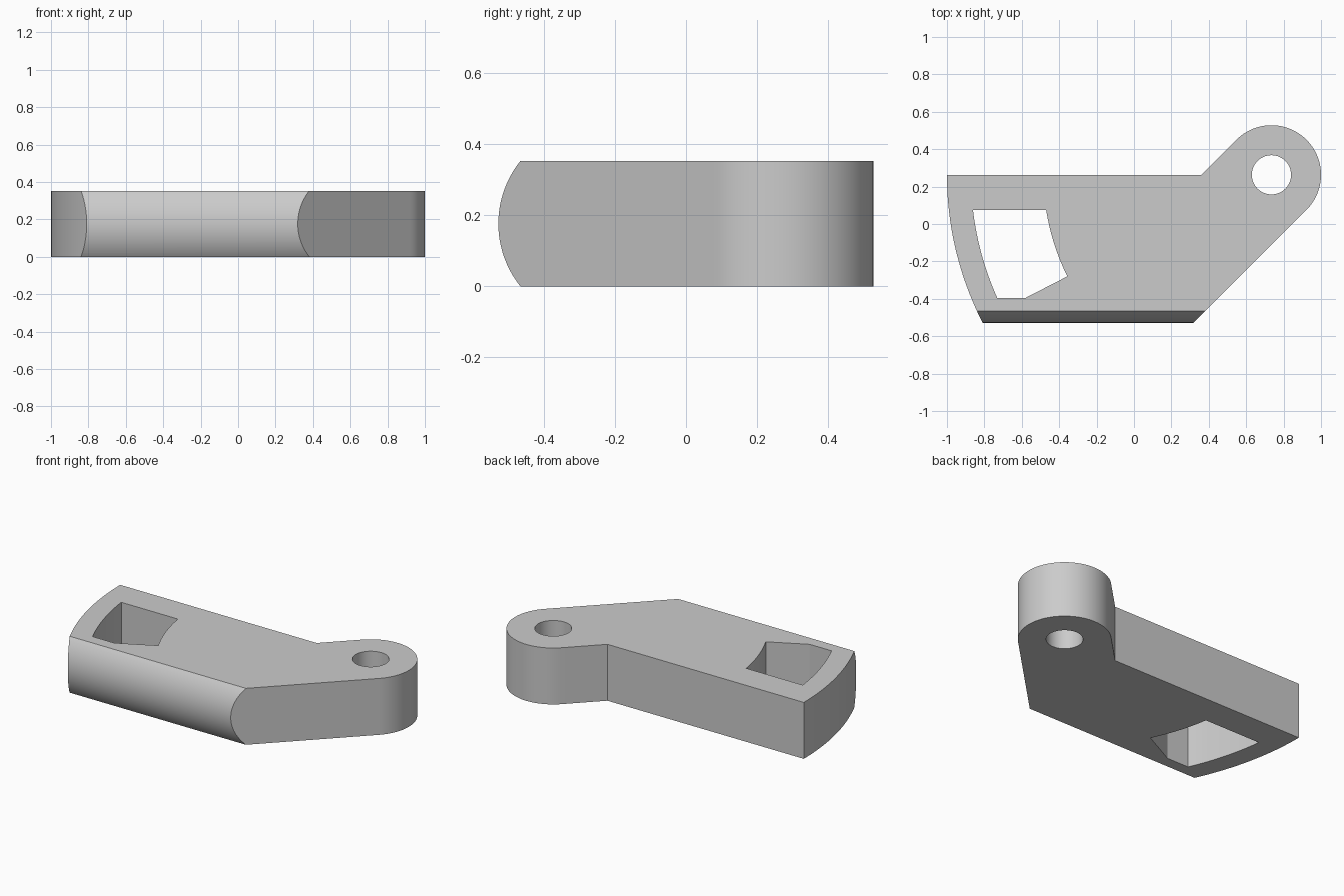
import bpy, bmesh
from math import sin, cos, asin, pi, radians, sqrt
from mathutils import Vector

cube = bpy.data.objects.get("Cube")
if cube:
    bpy.data.objects.remove(cube, do_unlink=True)

H = 0.353                      # plate thickness
PIVOT = Vector((0.735, 0.263))
EYE = 0.265                    # radius of the rounded pivot end
FRONT = -0.528


def arc(centre, r, a0, a1, n):
    return [(centre[0] + r * cos(a0 + (a1 - a0) * i / n),
             centre[1] + r * sin(a0 + (a1 - a0) * i / n)) for i in range(n + 1)]


def pivot_arc(r, y0, y1, n=24):
    """Arc on the far left about the pivot, running between two heights in y."""
    a = [pi - asin((y - PIVOT.y) / r) for y in (y0, y1)]
    return arc(PIVOT, r, a[0], a[1], n)


def prism(name, points, offset):
    """Extrude a closed profile of 3D points along an offset vector."""
    bm = bmesh.new()
    face = bm.faces.new([bm.verts.new(p) for p in points])
    out = bmesh.ops.extrude_face_region(bm, geom=[face])
    verts = [v for v in out["geom"] if isinstance(v, bmesh.types.BMVert)]
    bmesh.ops.translate(bm, verts=verts, vec=offset)
    bmesh.ops.recalc_face_normals(bm, faces=bm.faces)
    mesh = bpy.data.meshes.new(name)
    bm.to_mesh(mesh)
    bm.free()
    obj = bpy.data.objects.new(name, mesh)
    bpy.context.collection.objects.link(obj)
    return obj


def upright(name, outline):
    return prism(name, [(x, y, -0.1) for x, y in outline], (0, 0, H + 0.2))


# Plan outline: long arm, curved left end, 45 degree neck and round eye
k = EYE / sqrt(2)
low = FRONT - 0.05
right_x = PIVOT.x + k - (PIVOT.y - k - low)
outline = arc(PIVOT, EYE, -pi / 4, 3 * pi / 4, 48)
outline += [(PIVOT.x - 2 * k, PIVOT.y)]
outline += pivot_arc(1.735, PIVOT.y, low, 32)
outline += [(right_x, low)]
plan = upright("plan_cutter", outline)

# Side profile: slab with a bulging front edge
sag = 0.062
R = ((H / 2) ** 2 + sag ** 2) / (2 * sag)
half = asin(H / 2 / R)
profile = arc((FRONT + R, H / 2), R, pi - half, pi + half, 32)
profile += [(0.7, 0), (0.7, H)]
body = prism("lever_body", [(-1.2, y, z) for y, z in profile], (2.4, 0, 0))

# Window and pivot hole
window = pivot_arc(1.607, 0.075, -0.395) + [(-0.58, -0.395)]
window += pivot_arc(1.219, -0.28, 0.075)
cutters = [(plan, 'INTERSECT'),
           (upright("window_cutter", window), 'DIFFERENCE'),
           (upright("pivot_hole_cutter", arc(PIVOT, 0.105, 0, 2 * pi, 48)[:-1]), 'DIFFERENCE')]

bpy.ops.object.select_all(action='DESELECT')
bpy.context.view_layer.objects.active = body
body.select_set(True)
for cutter, operation in cutters:
    mod = body.modifiers.new(cutter.name, 'BOOLEAN')
    mod.operation = operation
    mod.solver = 'EXACT'
    mod.object = cutter
    bpy.ops.object.modifier_apply(modifier=mod.name)
    bpy.data.objects.remove(cutter, do_unlink=True)

# Plain grey finish
grey = bpy.data.materials.new("light_grey")
grey.use_nodes = True
colour = (0.6, 0.6, 0.6, 1)
grey.diffuse_color = colour
grey.node_tree.nodes["Principled BSDF"].inputs["Base Color"].default_value = colour
body.data.materials.clear()
body.data.materials.append(grey)
bpy.ops.object.shade_smooth_by_angle(angle=radians(20))
